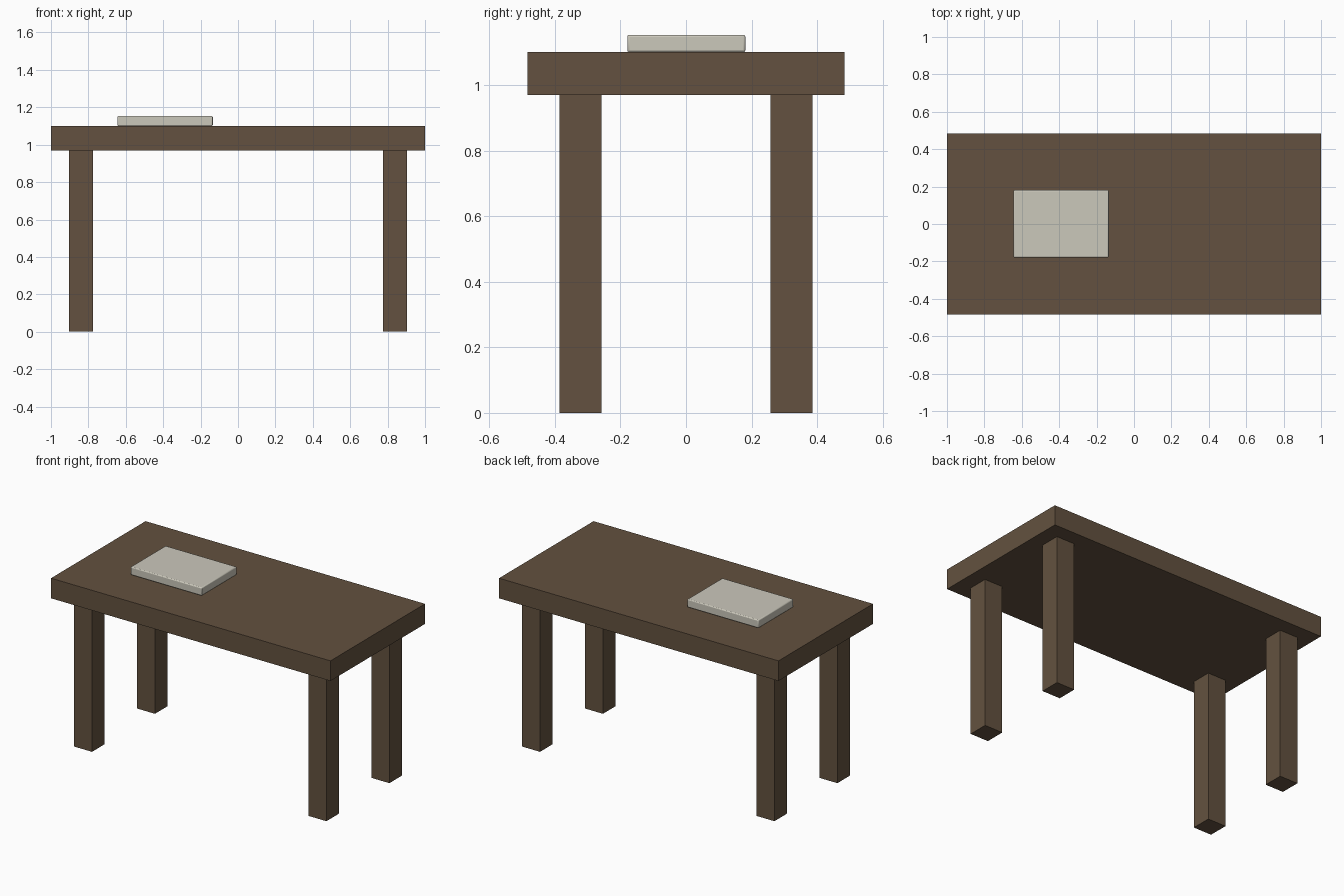
import bpy
import math

if "Cube" in bpy.data.objects:
    bpy.data.objects.remove(bpy.data.objects["Cube"])


def material(name, color):
    m = bpy.data.materials.new(name)
    m.diffuse_color = (*color, 1)
    m.use_nodes = True
    m.node_tree.nodes["Principled BSDF"].inputs["Base Color"].default_value = m.diffuse_color
    return m


def box(name, lo, hi, mat):
    """Box spanning two opposite corners."""
    center = [(a + b) / 2 for a, b in zip(lo, hi)]
    bpy.ops.mesh.primitive_cube_add(size=1, location=center)
    ob = bpy.context.object
    ob.name = name
    ob.scale = [b - a for a, b in zip(lo, hi)]
    bpy.ops.object.transform_apply(location=False, rotation=False, scale=True)
    ob.data.materials.append(mat)
    return ob


wood = material("dark_wood", (0.125, 0.083, 0.05))
cream = material("cream", (0.60, 0.58, 0.50))

# Table top
box("table_top", (-1, -0.483, 0.97), (1, 0.483, 1.1), wood)

# Four square legs, inset from the corners
for x_name, sx in (("left", -1), ("right", 1)):
    for y_name, sy in (("front", -1), ("back", 1)):
        cx, cy, r = sx * 0.839, sy * 0.322, 0.0645
        box(f"{y_name}_{x_name}_leg", (cx - r, cy - r, 0), (cx + r, cy + r, 0.97), wood)

# Soft-edged slab lying on the table
slab = box("slab", (-0.645, -0.179, 1.1), (-0.135, 0.181, 1.153), cream)
bevel = slab.modifiers.new("soft_edges", "BEVEL")
bevel.width = 0.006
bevel.segments = 2
bpy.ops.object.shade_smooth_by_angle(angle=math.radians(60))
